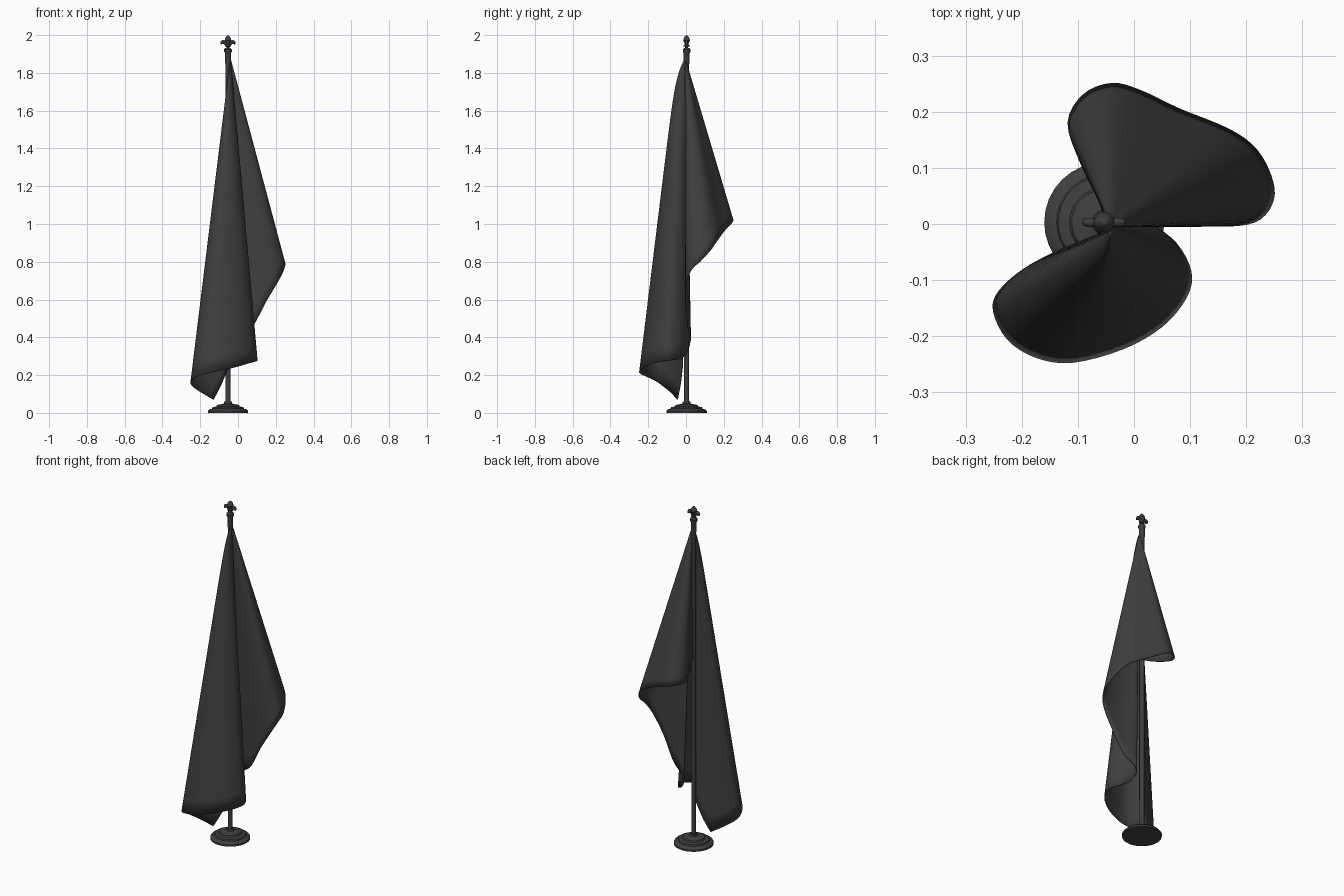
import bpy, bmesh, math
from mathutils import Vector

if "Cube" in bpy.data.objects:
    bpy.data.objects.remove(bpy.data.objects["Cube"])

PX, PY = -0.053, 0.003   # pole axis

dark = bpy.data.materials.new("dark_grey")
dark.diffuse_color = (0.05, 0.05, 0.05, 1)
dark.use_nodes = True
dark.node_tree.nodes["Principled BSDF"].inputs["Base Color"].default_value = dark.diffuse_color


def make_object(name, verts, faces, angle=35):
    me = bpy.data.meshes.new(name)
    me.from_pydata(verts, [], faces)
    bm = bmesh.new()
    bm.from_mesh(me)
    bmesh.ops.remove_doubles(bm, verts=bm.verts, dist=1e-5)
    bmesh.ops.recalc_face_normals(bm, faces=bm.faces)
    bm.to_mesh(me)
    bm.free()
    ob = bpy.data.objects.new(name, me)
    bpy.context.collection.objects.link(ob)
    me.materials.append(dark)
    bpy.ops.object.select_all(action='DESELECT')
    ob.select_set(True)
    bpy.context.view_layer.objects.active = ob
    bpy.ops.object.shade_smooth_by_angle(angle=math.radians(angle))
    return ob


def lathe(name, profile, n=24):
    verts, faces = [], []
    for r, z in profile:
        for i in range(n):
            a = 2 * math.pi * i / n
            verts.append((PX + r * math.cos(a), PY + r * math.sin(a), z))
    for k in range(len(profile) - 1):
        for i in range(n):
            j = (i + 1) % n
            faces.append((k*n + i, k*n + j, (k+1)*n + j, (k+1)*n + i))
    return make_object(name, verts, faces)


def smooth_path(pts, steps):
    pts = [Vector(p) for p in pts]
    pts = [2*pts[0] - pts[1]] + pts + [2*pts[-1] - pts[-2]]
    out = []
    for a, b, c, d in zip(pts, pts[1:], pts[2:], pts[3:]):
        for i in range(steps):
            t = i / steps
            out.append(0.5 * (2*b + (c - a)*t + (2*a - 5*b + 4*c - d)*t*t
                              + (3*b - a - 3*c + d)*t**3))
    return out + [pts[-2]]


# stepped round foot
lathe("base", [(0, 0), (0.107, 0), (0.107, 0.010), (0.100, 0.018), (0.085, 0.022),
               (0.082, 0.030), (0.062, 0.034), (0.058, 0.042), (0.035, 0.046),
               (0.022, 0.050), (0.020, 0.060), (0, 0.060)], 32)

# pole with a thicker turned top
lathe("pole", [(0, 0.05), (0.013, 0.05), (0.013, 1.84), (0.016, 1.86), (0.016, 1.905),
               (0.020, 1.912), (0.020, 1.925), (0.012, 1.933), (0, 1.933)], 20)

# finial: central petal, band and two curled side petals
lathe("finial_petal", [(0, 1.925), (0.009, 1.93), (0.008, 1.945), (0.011, 1.958),
                       (0.018, 1.972), (0.014, 1.986), (0.006, 1.996), (0, 2.0)], 16)
lathe("finial_band", [(0.008, 1.938), (0.015, 1.940), (0.015, 1.948), (0.008, 1.950)], 16)
for side, label in ((-1, "left"), (1, "right")):
    cu = bpy.data.curves.new("petal_path", 'CURVE')
    cu.dimensions = '3D'
    cu.bevel_depth = 0.008
    cu.bevel_resolution = 2
    cu.use_fill_caps = True
    path = smooth_path([(0.006, 0, 1.944), (0.014, 0, 1.957), (0.024, 0, 1.966),
                        (0.031, 0, 1.962), (0.030, 0, 1.952)], 4)
    sp = cu.splines.new('POLY')
    sp.points.add(len(path) - 1)
    for p, v in zip(sp.points, path):
        p.co = (PX + side * v.x, PY + v.y, v.z, 1)
    cu.materials.append(dark)
    ob = bpy.data.objects.new("finial_side_petal_" + label, cu)
    bpy.context.collection.objects.link(ob)

# draped cloth: free edge, then the lower hem round the front and back folds
free_edge = [(-0.052, -0.018, 0.24), (-0.09, -0.03, 0.145), (-0.13, -0.045, 0.07)]
hem = [(-0.13, -0.045, 0.07), (-0.195, -0.08, 0.108), (-0.24, -0.12, 0.14),
       (-0.25, -0.155, 0.165), (-0.225, -0.205, 0.19), (-0.175, -0.237, 0.205),
       (-0.11, -0.246, 0.22), (-0.02, -0.222, 0.24), (0.05, -0.182, 0.26),
       (0.093, -0.13, 0.272), (0.101, -0.085, 0.278), (0.075, -0.035, 0.285),
       (0.03, 0.0, 0.31), (0.0, 0.02, 0.36), (0.02, 0.024, 0.41),
       (0.08, 0.008, 0.46), (0.15, -0.003, 0.59), (0.215, 0.004, 0.70),
       (0.245, 0.035, 0.765), (0.247, 0.075, 0.80), (0.22, 0.13, 0.86),
       (0.17, 0.168, 0.915), (0.08, 0.205, 0.965), (0.01, 0.238, 1.00),
       (-0.04, 0.25, 1.02), (-0.09, 0.23, 1.03), (-0.117, 0.18, 1.035),
       (-0.095, 0.11, 1.05), (-0.065, 0.05, 1.07), (-0.053, 0.012, 1.09)]
edge = smooth_path(free_edge, 3)[:-1] + smooth_path(hem, 4)
apex = Vector((-0.04, -0.004, 1.875))
rows = 28
verts, faces = [], []
for p in edge:
    w = max(0, -p.y) / 0.25
    for k in range(rows + 1):
        t = 0.01 + 0.99 * (k / rows) ** 1.4
        v = apex.lerp(p, t)
        # the front fold swells forward just under the top
        v.y -= 0.04 * w * (1 - t) * (1 - math.exp(-t / 0.05))
        verts.append(v)
for i in range(len(edge) - 1):
    for k in range(rows):
        a, b = i * (rows + 1) + k, (i + 1) * (rows + 1) + k
        faces.append((a, a + 1, b + 1, b))
flag = make_object("flag_cloth", verts, faces, 60)
mod = flag.modifiers.new("thickness", 'SOLIDIFY')
mod.thickness = 0.003
mod.offset = 0
